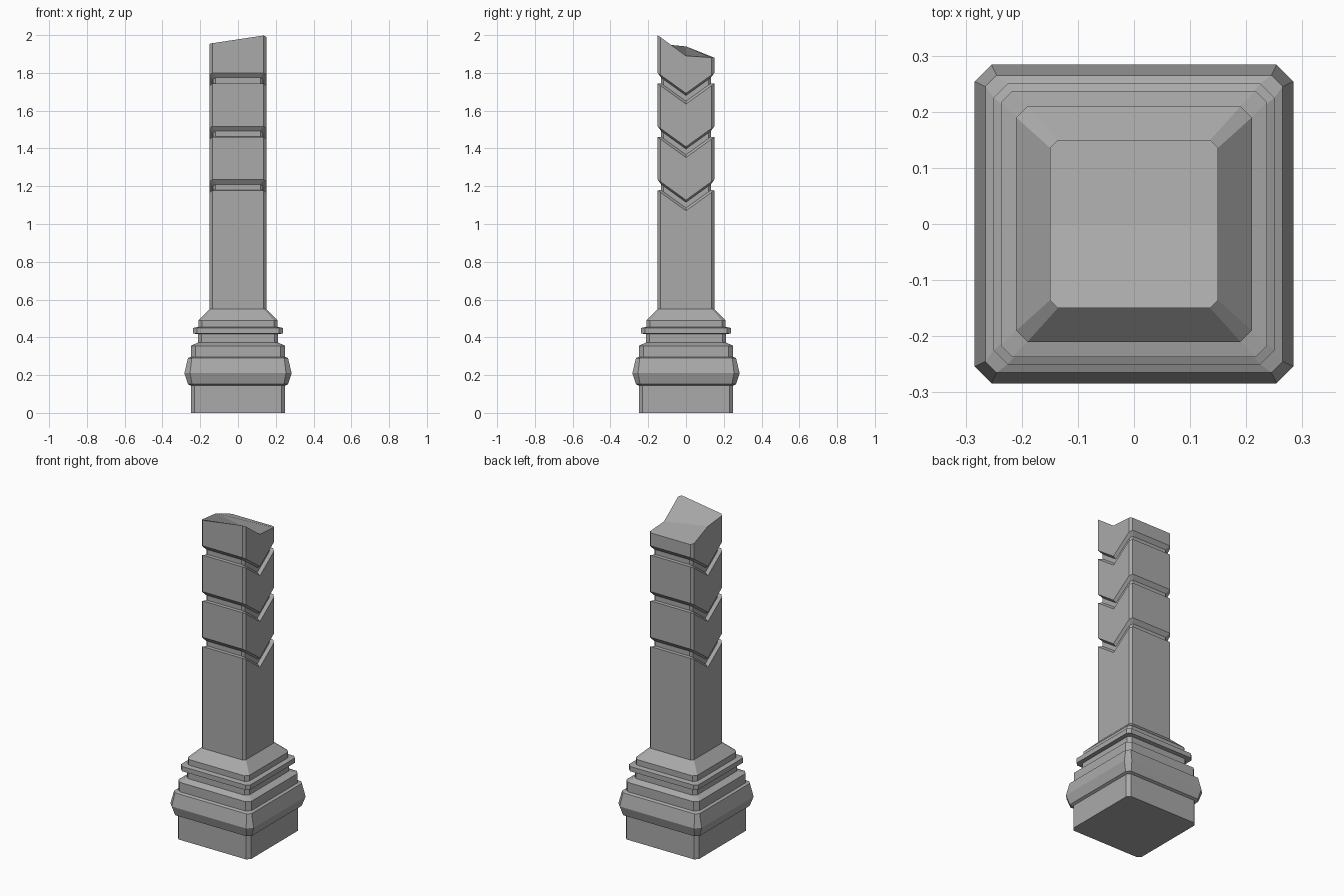
import bpy
import bmesh

cube = bpy.data.objects.get("Cube")
if cube:
    bpy.data.objects.remove(cube, do_unlink=True)

stone = bpy.data.materials.new("grey_stone")
stone.use_nodes = True
COLOUR = (0.4, 0.4, 0.4, 1)
stone.diffuse_color = COLOUR
stone.node_tree.nodes["Principled BSDF"].inputs["Base Color"].default_value = COLOUR


def outline(hx, hy, c):
    """Chamfered rectangle, with an extra point halfway along each side face."""
    half = [(hx - c, -hy), (hx, c - hy), (hx, 0), (hx, hy - c), (hx - c, hy)]
    return half + [(-x, -y) for x, y in half]


def loft(name, rings):
    """Skin a stack of rings; each is (half x, half y, chamfer, height rule)."""
    bm = bmesh.new()
    loops = [[bm.verts.new((x, y, height(x, y))) for x, y in outline(hx, hy, c)]
             for hx, hy, c, height in rings]
    for low, high in zip(loops, loops[1:]):
        for i in range(len(low)):
            j = (i + 1) % len(low)
            bm.faces.new((low[i], low[j], high[j], high[i]))
    bm.faces.new(loops[0][::-1])
    # The top is folded along the line joining the two side midpoints
    top = loops[-1]
    bm.faces.new(top[2:8])
    bm.faces.new(top[7:] + top[:3])
    bmesh.ops.recalc_face_normals(bm, faces=bm.faces)
    mesh = bpy.data.meshes.new(name)
    bm.to_mesh(mesh)
    bm.free()
    mesh.materials.append(stone)
    obj = bpy.data.objects.new(name, mesh)
    bpy.context.collection.objects.link(obj)
    return obj


def level(z):
    return lambda x, y: z


def chevron(z):
    """Level across front and back, dipping to a V on the sides."""
    return lambda x, y: z - 0.108 * (1 - min(abs(y) / HALF, 1))


def broken_top(x, y):
    """Slanted, folded break at the top of the shaft."""
    t = x / HALF / 2 + 0.5
    front, middle, back = 1.955 + 0.045 * t, 1.94 - 0.05 * t, 1.88
    s = abs(y) / HALF
    return middle + ((front if y < 0 else back) - middle) * s


# Moulded pedestal: half width, chamfer, height
HALF = 0.15
PEDESTAL = [
    (0.25, 0.02, 0), (0.25, 0.02, 0.145), (0.265, 0.022, 0.152),
    (0.284, 0.03, 0.21), (0.265, 0.02, 0.29), (0.25, 0.025, 0.297),
    (0.25, 0.025, 0.355), (0.213, 0.02, 0.372), (0.213, 0.02, 0.417),
    (0.237, 0.02, 0.42), (0.237, 0.02, 0.45), (0.21, 0.02, 0.455),
    (0.21, 0.02, 0.49), (HALF, 0.014, 0.55),
]
loft("pedestal", [(w, w, c, level(z)) for w, c, z in PEDESTAL])

# Shaft with three chevron grooves
rings = [(HALF, HALF, 0.014, level(0.55))]
for groove_top in (1.235, 1.517, 1.8):
    for depth, drop in ((0, 0.057), (0.018, 0.042), (0.018, 0.012), (0, 0)):
        rings.append((HALF - depth, HALF - depth, 0.014, chevron(groove_top - drop)))
rings.append((HALF, HALF, 0.014, broken_top))
loft("shaft", rings)
